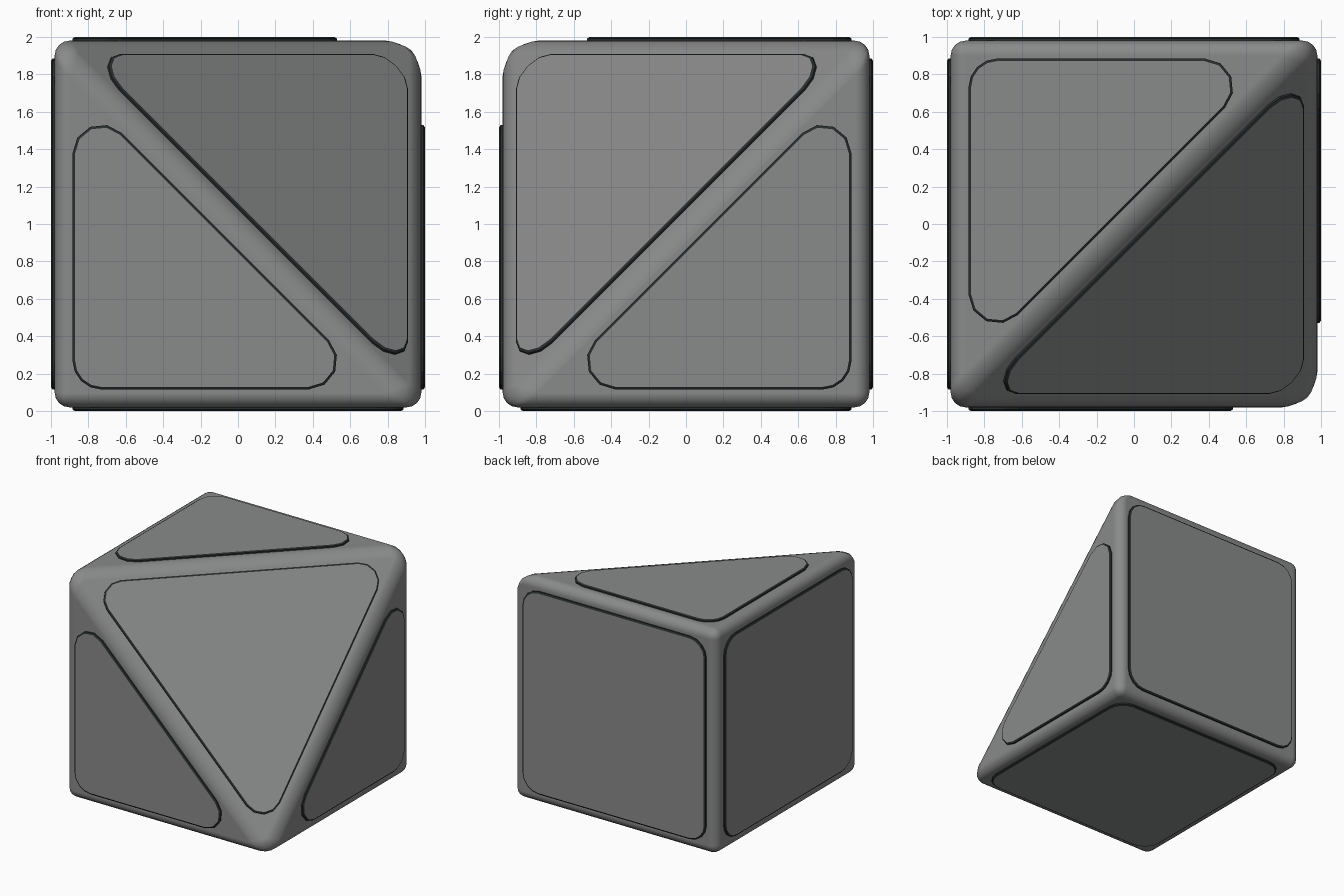
import bpy, bmesh
from itertools import product
from mathutils import Vector, Quaternion

if "Cube" in bpy.data.objects:
    bpy.data.objects.remove(bpy.data.objects["Cube"])

HALF = 0.98      # body half size
RAISE = 0.02     # panel thickness
MARGIN = 0.095   # gap between panel and body edge
RADIUS = 0.155   # panel corner radius
CHAMFER = 0.014
ARC = 4
CENTRE = Vector((0, 0, 1))


def material(name, rgb):
    m = bpy.data.materials.new(name)
    m.diffuse_color = (*rgb, 1)
    m.use_nodes = True
    m.node_tree.nodes["Principled BSDF"].inputs["Base Color"].default_value = m.diffuse_color
    return m


grey = material("grey", (0.25, 0.255, 0.253))
dark = material("dark_trim", (0.02, 0.025, 0.026))


def add_object(name, bm, mats):
    me = bpy.data.meshes.new(name)
    bm.to_mesh(me)
    bm.free()
    for m in mats:
        me.materials.append(m)
    ob = bpy.data.objects.new(name, me)
    bpy.context.collection.objects.link(ob)
    return ob


def rounded_outline(corners, n, shrink, lift):
    """Rounded polygon parallel to a body face, lifted along its normal."""
    pts = []
    for i, p in enumerate(corners):
        e1 = (p - corners[i - 1]).normalized()
        e2 = (corners[(i + 1) % len(corners)] - p).normalized()
        o1, o2 = e1.cross(n), e2.cross(n)
        c = p - (o1 + o2) * (MARGIN + RADIUS) / (1 + o1.dot(o2))
        for k in range(ARC + 1):
            turn = Quaternion(n, o1.angle(o2) * k / ARC)
            pts.append(c + (turn @ o1) * (RADIUS - shrink) + n * lift)
    return pts


def panel(name, corners, n):
    bm = bmesh.new()
    loops = [[bm.verts.new(p) for p in rounded_outline(corners, n, s, h)]
             for s, h in ((0, -0.01), (0, RAISE * 0.6), (CHAMFER, RAISE))]
    bm.faces.new(loops[-1])
    bm.faces.new(loops[0][::-1])
    # dark walls around the panel
    for lo, hi in zip(loops, loops[1:]):
        for i in range(len(lo)):
            j = (i + 1) % len(lo)
            bm.faces.new((lo[i], lo[j], hi[j], hi[i])).material_index = 1
    add_object(name, bm, (grey, dark))


# Body: cube with one corner sliced off through its three neighbours
bm = bmesh.new()
for s in product((-1, 1), repeat=3):
    if s != (1, -1, 1):
        bm.verts.new(Vector(s) * HALF + CENTRE)
bmesh.ops.convex_hull(bm, input=bm.verts[:])
bmesh.ops.dissolve_limit(bm, angle_limit=0.02, verts=bm.verts[:], edges=bm.edges[:])
bmesh.ops.recalc_face_normals(bm, faces=bm.faces[:])
bm.normal_update()
sides = [([v.co.copy() for v in f.verts], f.normal.copy()) for f in bm.faces]
for f in bm.faces:
    f.smooth = True
body = add_object("body", bm, (grey,))
bev = body.modifiers.new("rounded_edges", 'BEVEL')
bev.limit_method = 'NONE'
bev.width = 0.078
bev.segments = 4
bev.harden_normals = True

# One raised panel on every face
names = {(1, 0, 0): "right_panel", (-1, 0, 0): "left_panel",
         (0, -1, 0): "front_panel", (0, 1, 0): "back_panel",
         (0, 0, 1): "top_panel", (0, 0, -1): "bottom_panel"}
for corners, n in sides:
    panel(names.get(tuple(round(c) for c in n), "corner_panel"), corners, n)
